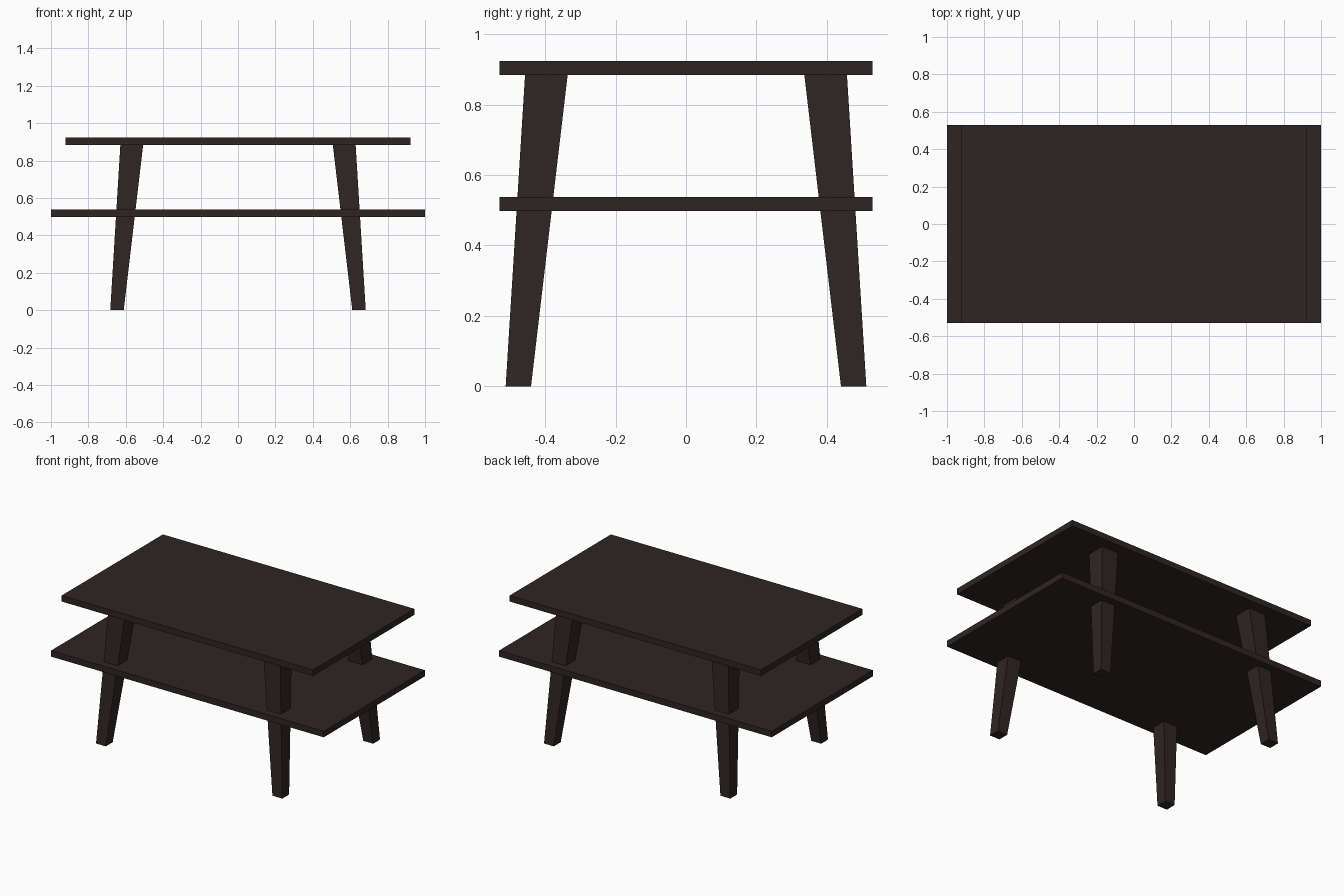
import bpy, bmesh

if "Cube" in bpy.data.objects:
    bpy.data.objects.remove(bpy.data.objects["Cube"])

wood = bpy.data.materials.new("dark brown wood")
wood.diffuse_color = (0.028, 0.018, 0.017, 1)
wood.use_nodes = True
wood.node_tree.nodes["Principled BSDF"].inputs["Base Color"].default_value = wood.diffuse_color


def frustum(name, bottom, top):
    """Box-like solid between two rectangles, each (x0, x1, y0, y1, z)."""
    bm = bmesh.new()
    rings = []
    for x0, x1, y0, y1, z in (bottom, top):
        rings.append([bm.verts.new((x, y, z))
                      for x, y in ((x0, y0), (x1, y0), (x1, y1), (x0, y1))])
    a, b = rings
    bm.faces.new(a[::-1])
    bm.faces.new(b)
    for i in range(4):
        j = (i + 1) % 4
        bm.faces.new((a[i], a[j], b[j], b[i]))
    bmesh.ops.recalc_face_normals(bm, faces=bm.faces)
    mesh = bpy.data.meshes.new(name)
    bm.to_mesh(mesh)
    bm.free()
    mesh.materials.append(wood)
    obj = bpy.data.objects.new(name, mesh)
    bpy.context.collection.objects.link(obj)
    return obj


def board(name, hx, hy, z0, z1):
    return frustum(name, (-hx, hx, -hy, hy, z0), (-hx, hx, -hy, hy, z1))


# Table top and wider lower shelf
board("table_top", 0.922, 0.53, 0.884, 0.924)
board("lower_shelf", 1.0, 0.53, 0.498, 0.538)

# Four splayed legs, narrow at the floor, passing through the shelf
for sx, side in ((-1, "left"), (1, "right")):
    for sy, end in ((-1, "front"), (1, "back")):
        xb, xt = sorted((sx * 0.611, sx * 0.683)), sorted((sx * 0.507, sx * 0.629))
        yb, yt = sorted((sy * 0.440, sy * 0.512)), sorted((sy * 0.336, sy * 0.457))
        frustum(f"{end}_{side}_leg", (*xb, *yb, 0.0), (*xt, *yt, 0.884))
